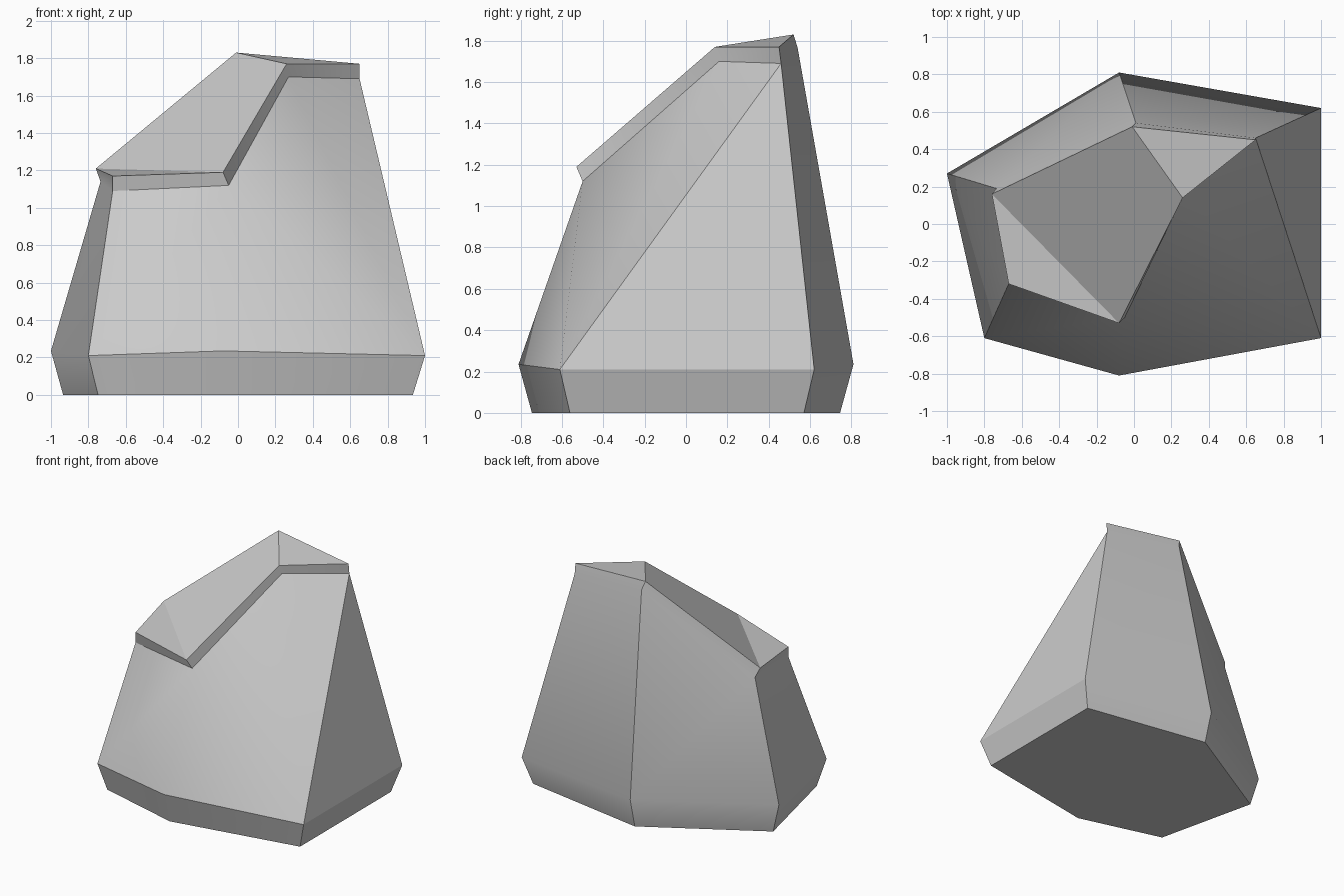
import bpy
import bmesh
import math
from mathutils import Vector

# Remove the default cube only
default_cube = bpy.data.objects.get("Cube")
if default_cube:
    bpy.data.objects.remove(default_cube, do_unlink=True)


def make_material(name, level):
    material = bpy.data.materials.new(name)
    material.use_nodes = True
    colour = (level, level, level, 1)
    material.diffuse_color = colour
    for node in material.node_tree.nodes:
        if node.type == "BSDF_PRINCIPLED":
            node.inputs["Base Color"].default_value = colour
    return material


# Six-sided outlines, starting at the right corner and running via the front
shoulder_outline = [(-1, .27, .235), (-.8, -.61, .21), (-.08, -.81, .235),
                    (1, -.61, .21), (1, .62, .21), (-.08, .81, .235)]
neck_outline = [(-.735, .19, 1.14), (-.67, -.32, 1.09), (-.05, -.5, 1.12),
                (.27, .16, 1.7), (.65, .46, 1.69), (.01, .54, 1.765)]
rim_outline = [(-.76, .16, 1.21), (-.67, -.32, 1.17), (-.08, -.53, 1.19),
               (.26, .14, 1.77), (.65, .45, 1.77), (-.01, .52, 1.83)]
foot_outline = [(x * .935, y * .92, 0) for x, y, z in shoulder_outline]

mesh = bpy.data.meshes.new("boulder")
bm = bmesh.new()


def add_ring(outline):
    return [bm.verts.new(Vector(point)) for point in outline]


def bridge(lower, upper, split_sides=()):
    """Join two rings; split sides get a diagonal from a chosen lower corner."""
    count = len(lower)
    for side in range(count):
        following = (side + 1) % count
        a, b = lower[side], lower[following]
        c, d = upper[following], upper[side]
        if side not in split_sides:
            bm.faces.new((a, b, c, d))
        elif split_sides[side] == "first":
            bm.faces.new((a, b, c))
            bm.faces.new((a, c, d))
        else:
            bm.faces.new((a, b, d))
            bm.faces.new((b, c, d))


foot = add_ring(foot_outline)
shoulder = add_ring(shoulder_outline)
neck = add_ring(neck_outline)
rim = add_ring(rim_outline)

# Tapered foot, main flanks and the overhanging lip
bridge(foot, shoulder)
bridge(shoulder, neck, {2: "second", 3: "first"})
bridge(neck, rim)

# Flat underside and three facets on the broken top
bm.faces.new(list(reversed(foot)))
right, front_right, front, step, left, peak = rim
bm.faces.new((right, front_right, front))
bm.faces.new((right, front, step, peak))
bm.faces.new((peak, step, left))

bmesh.ops.recalc_face_normals(bm, faces=bm.faces[:])
bm.to_mesh(mesh)
bm.free()

# Stone colour and shading that keeps the hard ridges
boulder = bpy.data.objects.new("boulder", mesh)
bpy.context.collection.objects.link(boulder)
mesh.materials.append(make_material("stone grey", .6))
bpy.ops.object.select_all(action="DESELECT")
boulder.select_set(True)
bpy.context.view_layer.objects.active = boulder
bpy.ops.object.shade_smooth_by_angle(angle=math.radians(30))
